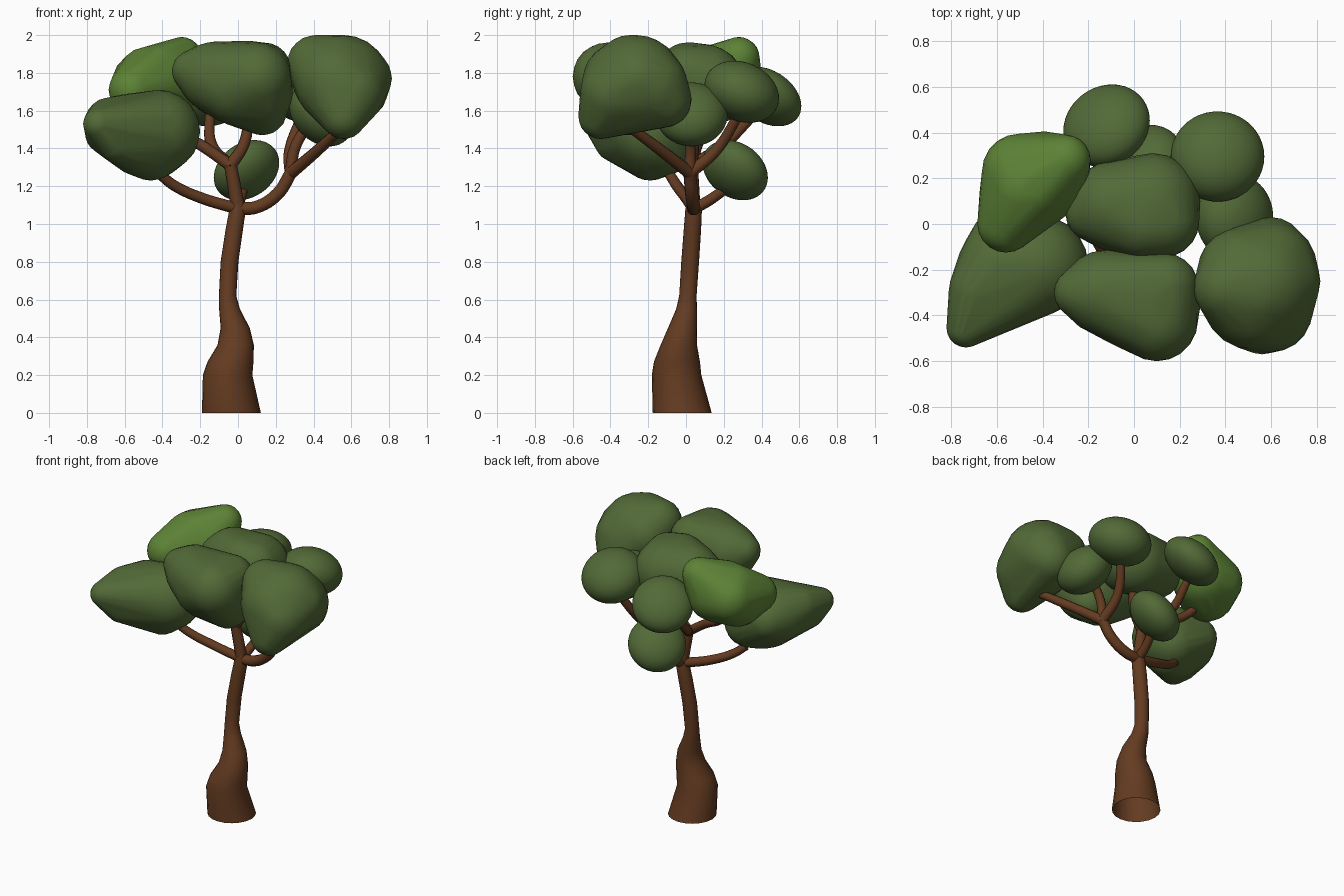
import bpy
import bmesh
import math
from mathutils import Matrix, Vector

if "Cube" in bpy.data.objects:
    bpy.data.objects.remove(bpy.data.objects["Cube"], do_unlink=True)


def make_material(name, colour):
    material = bpy.data.materials.new(name)
    material.use_nodes = True
    rgba = (*colour, 1)
    material.diffuse_color = rgba
    material.node_tree.nodes["Principled BSDF"].inputs["Base Color"].default_value = rgba
    return material


bark = make_material("brown bark", (0.127, 0.044, 0.015))
leaf = make_material("dark green leaves", (0.084, 0.142, 0.038))
sunlit_leaf = make_material("bright green leaves", (0.108, 0.225, 0.037))


def shade_smooth(obj):
    bpy.ops.object.select_all(action="DESELECT")
    obj.select_set(True)
    bpy.context.view_layer.objects.active = obj
    if obj.type == "CURVE":
        bpy.ops.object.convert(target="MESH")
    bpy.ops.object.shade_smooth_by_angle(angle=math.radians(60))


def finish(bm, name, material):
    """Turn a bmesh into a smooth shaded object of one colour."""
    bmesh.ops.recalc_face_normals(bm, faces=bm.faces[:])
    mesh = bpy.data.meshes.new(name)
    bm.to_mesh(mesh)
    bm.free()
    mesh.materials.append(material)
    obj = bpy.data.objects.new(name, mesh)
    bpy.context.collection.objects.link(obj)
    shade_smooth(obj)


def foliage(name, balls, material=leaf):
    """A rounded clump: the convex skin around a few balls (x, y, z, radius)."""
    bm = bmesh.new()
    for x, y, z, radius in balls:
        bmesh.ops.create_icosphere(bm, subdivisions=3, radius=radius,
                                   matrix=Matrix.Translation((x, y, z)))
    points = [v.co.copy() for v in bm.verts]
    bm.free()
    bm = bmesh.new()
    for point in points:
        bm.verts.new(point)
    hull = bmesh.ops.convex_hull(bm, input=bm.verts[:])
    unused = {g for g in hull["geom_interior"] + hull["geom_unused"]
              if isinstance(g, bmesh.types.BMVert)}
    bmesh.ops.delete(bm, geom=list(unused), context="VERTS")
    finish(bm, name, material)


def flat_foliage(name, centre, radius, thickness, facing):
    """A ball squashed along the direction it faces."""
    bm = bmesh.new()
    squash = Matrix.Scale(thickness / radius, 4, Vector(facing).normalized())
    bmesh.ops.create_icosphere(bm, subdivisions=4, radius=radius,
                               matrix=Matrix.Translation(centre) @ squash)
    finish(bm, name, leaf)


def branch(name, path, thick=0.032, thin=0.027):
    """A round limb following a smooth path and tapering to its tip."""
    curve = bpy.data.curves.new(name, "CURVE")
    curve.dimensions = "3D"
    curve.bevel_depth = 1
    curve.bevel_resolution = 3
    curve.resolution_u = 6
    curve.use_fill_caps = True
    spline = curve.splines.new("BEZIER")
    spline.bezier_points.add(len(path) - 1)
    for i, (point, co) in enumerate(zip(spline.bezier_points, path)):
        point.co = co
        point.radius = thick + (thin - thick) * i / (len(path) - 1)
        point.handle_left_type = point.handle_right_type = "AUTO"
    curve.materials.append(bark)
    obj = bpy.data.objects.new(name, curve)
    bpy.context.collection.objects.link(obj)
    shade_smooth(obj)


# Trunk: level rings (x, y, z, radius) joined from the ground up, open below
trunk_rings = [
    (-0.035, -0.02, 0, 0.156), (-0.055, -0.05, 0.2, 0.131),
    (-0.04, -0.048, 0.27, 0.122), (-0.012, -0.038, 0.36, 0.096),
    (-0.015, -0.018, 0.45, 0.077), (-0.045, 0.003, 0.55, 0.055),
    (-0.055, 0.01, 0.62, 0.046), (-0.045, 0.022, 0.8, 0.047),
    (-0.02, 0.034, 0.97, 0.046), (-0.003, 0.04, 1.07, 0.044),
    (0, 0.04, 1.12, 0.034),
]
SIDES = 20
bm = bmesh.new()
rings = []
for x, y, z, radius in trunk_rings:
    rings.append([bm.verts.new((x + radius * math.cos(math.tau * i / SIDES),
                                y + radius * math.sin(math.tau * i / SIDES), z))
                  for i in range(SIDES)])
for low, high in zip(rings, rings[1:]):
    for i in range(SIDES):
        j = (i + 1) % SIDES
        bm.faces.new((low[i], low[j], high[j], high[i]))
bm.faces.new(rings[-1])
finish(bm, "trunk", bark)

# Main limbs
crotch = Vector((0, 0.04, 1.08))
right_fork = Vector((0.28, 0.02, 1.27))
centre_fork = Vector((-0.04, 0.03, 1.31))
branch("left_limb", [crotch, (-0.2, 0, 1.14), (-0.34, -0.05, 1.205), (-0.41, -0.085, 1.26)])
branch("right_limb", [crotch, (0.1, 0.04, 1.09), (0.21, 0.03, 1.16), right_fork], 0.036, 0.034)
branch("centre_limb", [crotch, (-0.02, 0.035, 1.2), centre_fork], 0.038, 0.034)
branch("back_limb", [crotch, (0.01, 0.13, 1.13), (0.04, 0.25, 1.22)])

# Twigs that carry the clumps
branch("right_front_twig", [right_fork, (0.41, -0.12, 1.38), (0.54, -0.28, 1.5)], 0.034)
branch("right_back_twig", [right_fork, (0.275, 0.16, 1.39), (0.34, 0.28, 1.58)], 0.034)
branch("right_middle_twig", [right_fork, (0.3, 0.025, 1.4), (0.38, 0.03, 1.54)])
branch("centre_left_twig", [centre_fork, (-0.2, 0.06, 1.42), (-0.33, 0.09, 1.49), (-0.44, 0.12, 1.6)])
branch("centre_back_twig", [centre_fork, (-0.14, 0.2, 1.42), (-0.15, 0.36, 1.58)])
branch("centre_top_twig", [centre_fork, (0.03, 0.04, 1.42), (0.06, 0.06, 1.57)], 0.034)

# Large foliage clumps
foliage("left_high_clump", [
    (-0.3, 0.28, 1.88, 0.11), (-0.56, 0, 1.71, 0.125),
    (-0.5, 0.23, 1.75, 0.165), (-0.42, 0.15, 1.83, 0.12),
    (-0.47, 0.16, 1.76, 0.18), (-0.39, 0.21, 1.75, 0.195),
    (-0.5, 0.14, 1.7, 0.175)], sunlit_leaf)
foliage("left_low_clump", [
    (-0.735, -0.455, 1.53, 0.085), (-0.42, -0.18, 1.49, 0.22),
    (-0.46, -0.19, 1.39, 0.16), (-0.58, -0.08, 1.5, 0.14),
    (-0.65, -0.38, 1.43, 0.1), (-0.68, -0.29, 1.54, 0.13),
    (-0.58, -0.18, 1.5, 0.19), (-0.7, -0.36, 1.48, 0.11),
    (-0.53, -0.2, 1.4, 0.145), (-0.42, -0.12, 1.42, 0.165)])
foliage("front_clump", [
    (-0.24, -0.3, 1.81, 0.11), (0.06, -0.32, 1.76, 0.21),
    (0.1, -0.42, 1.78, 0.18), (0.13, -0.3, 1.6, 0.13),
    (0.14, -0.27, 1.82, 0.14), (-0.13, -0.3, 1.78, 0.185),
    (0, -0.33, 1.74, 0.22), (0.12, -0.36, 1.69, 0.17)])
foliage("right_front_clump", [
    (0.41, -0.28, 1.85, 0.15), (0.56, -0.26, 1.76, 0.24),
    (0.56, -0.45, 1.57, 0.12), (0.6, -0.12, 1.66, 0.15),
    (0.66, -0.25, 1.77, 0.155), (0.53, -0.3, 1.82, 0.18),
    (0.52, -0.33, 1.75, 0.22), (0.6, -0.19, 1.73, 0.2),
    (0.6, -0.38, 1.7, 0.18), (0.46, -0.2, 1.78, 0.18)])
foliage("centre_clump", [
    (-0.17, 0.05, 1.77, 0.13), (0.08, 0.1, 1.74, 0.21),
    (0.03, 0, 1.81, 0.15), (0.13, 0.01, 1.79, 0.155),
    (-0.09, 0.08, 1.76, 0.195), (0.01, 0.04, 1.77, 0.19), (0.09, 0.04, 1.75, 0.19)])

# Small flattened clumps
flat_foliage("back_clump", (-0.12, 0.43, 1.675), 0.197, 0.125, (-0.35, 0.5, 0.75))
flat_foliage("back_low_clump", (0.045, 0.26, 1.285), 0.187, 0.125, (-0.5, 0.5, 0.7))
flat_foliage("right_back_clump", (0.365, 0.295, 1.7), 0.205, 0.155, (0, 0.4, 0.9))
flat_foliage("right_middle_clump", (0.44, 0.03, 1.58), 0.19, 0.145, (0.7, 0, 0.7))
